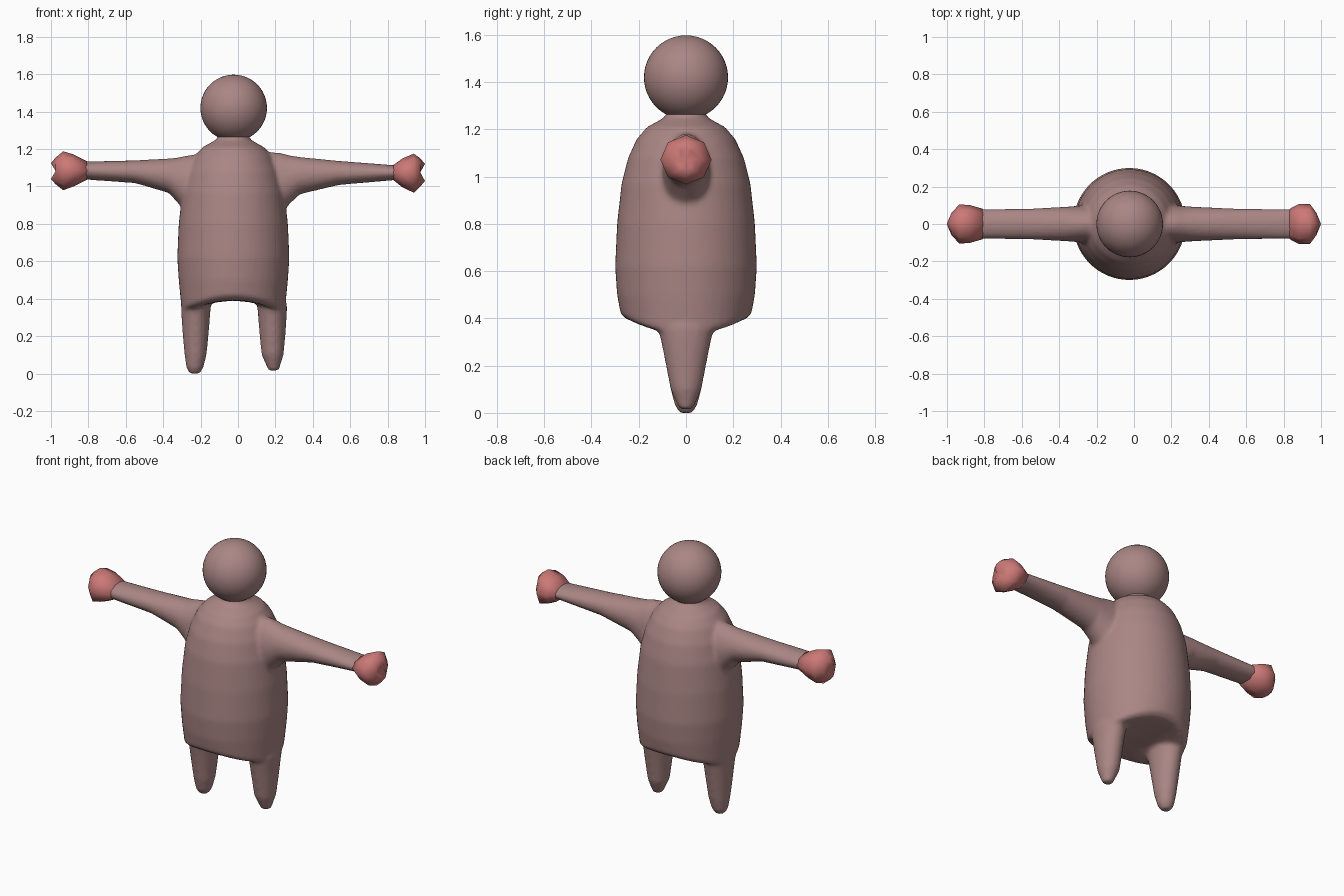
import bpy
import bmesh
from math import sin, cos, tau

cube = bpy.data.objects.get("Cube")
if cube:
    bpy.data.objects.remove(cube, do_unlink=True)

MID = -0.025  # centre line of the torso


def material(name, rgb):
    m = bpy.data.materials.new(name)
    m.use_nodes = True
    m.diffuse_color = (*rgb, 1)
    m.node_tree.nodes["Principled BSDF"].inputs["Base Color"].default_value = (*rgb, 1)
    return m


skin = material("dusty rose", (0.40, 0.24, 0.232))
hand_pink = material("warm pink", (0.60, 0.19, 0.182))


def loft(name, rings, axis, mat, segs=24, notch=0.0):
    """Rings are (position on axis, low, high, y radius); low/high run along z or x."""
    bm = bmesh.new()
    side = 1 if rings[-1][0] > 0 else -1

    def put(t, y, s):
        return bm.verts.new((t, y, s) if axis == "x" else (s, y, t))

    loops = []
    for i, (t, lo, hi, ry) in enumerate(rings):
        dent = notch * side if i == len(rings) - 1 else 0
        loop = []
        for k in range(segs):
            a = tau * k / segs
            loop.append(put(t - dent * (1 - abs(sin(a))), ry * cos(a),
                            (lo + hi) / 2 + (hi - lo) / 2 * sin(a)))
        loops.append(loop)
    for p, q in zip(loops, loops[1:]):
        for k in range(segs):
            n = (k + 1) % segs
            bm.faces.new((p[k], p[n], q[n], q[k]))
    for loop, ring, dent in ((loops[0], rings[0], 0), (loops[-1], rings[-1], notch * side)):
        c = put(ring[0] - dent, 0, (ring[1] + ring[2]) / 2)
        for k in range(segs):
            bm.faces.new((loop[k], loop[(k + 1) % segs], c))
    bmesh.ops.recalc_face_normals(bm, faces=bm.faces)
    for f in bm.faces:
        f.smooth = True
    me = bpy.data.meshes.new(name)
    bm.to_mesh(me)
    bm.free()
    ob = bpy.data.objects.new(name, me)
    bpy.context.collection.objects.link(ob)
    me.materials.append(mat)
    return ob


# Torso: round profile, with the hem dropping towards the hips
profile = [(0.39, 0.10), (0.39, 0.2), (0.395, 0.25), (0.42, 0.277), (0.5, 0.292),
           (0.62, 0.3), (0.8, 0.292), (0.97, 0.273), (1.08, 0.245), (1.16, 0.208),
           (1.21, 0.165), (1.24, 0.11), (1.255, 0.085), (1.3, 0.08)]
torso = loft("body", [(z, MID - r, MID + r, r) for z, r in profile], "z", skin, 48)
for v in torso.data.vertices:
    if v.co.z < 0.45:
        v.co.z -= 0.075 * min(1, abs(v.co.x - MID) / 0.27) ** 2

# Legs: tapered, one foot slightly higher
leg = [(0.5, -0.27, -0.15, 0.09), (0.36, -0.305, -0.145, 0.12), (0.3, -0.302, -0.15, 0.105),
       (0.2, -0.295, -0.158, 0.085), (0.1, -0.286, -0.168, 0.066),
       (0.03, -0.276, -0.185, 0.047), (0, -0.26, -0.205, 0.028)]
right_leg = loft("right_leg", leg, "z", skin)
left_leg = loft("left_leg", [(max(z, 0.015), 2 * MID + 0.008 - b, 2 * MID + 0.008 - a, y)
                             for z, a, b, y in leg if z != 0.03], "z", skin)

# Arms: wide at the armpit, flattened at the wrist
right_arm = loft("right_arm", [(-0.15, 0.85, 1.18, 0.1), (-0.28, 0.86, 1.165, 0.1),
                               (-0.32, 0.91, 1.155, 0.096), (-0.37, 0.965, 1.15, 0.092),
                               (-0.55, 1.018, 1.14, 0.083), (-0.83, 1.038, 1.133, 0.079)],
                 "x", skin)
left_arm = loft("left_arm", [(0.1, 0.85, 1.19, 0.1), (0.23, 0.85, 1.18, 0.1),
                             (0.27, 0.9, 1.168, 0.096), (0.33, 0.958, 1.158, 0.092),
                             (0.54, 1.008, 1.137, 0.083), (0.85, 1.035, 1.113, 0.079)],
                "x", skin)

# Fuse torso and limbs into one soft skin
bpy.ops.object.select_all(action="DESELECT")
for ob in (torso, right_leg, left_leg, right_arm, left_arm):
    ob.select_set(True)
bpy.context.view_layer.objects.active = torso
bpy.ops.object.join()
remesh = torso.modifiers.new("fuse", "REMESH")
remesh.mode = "VOXEL"
remesh.voxel_size = 0.011
remesh.use_smooth_shade = True
soften = torso.modifiers.new("soften", "SMOOTH")
soften.factor = 0.5
soften.iterations = 8
for mod in ("fuse", "soften"):
    bpy.ops.object.modifier_apply(modifier=mod)

# Hands: faceted fists with a dented tip
loft("right_hand", [(-0.808, 1.036, 1.135, 0.081), (-0.88, 1.0, 1.172, 0.102),
                    (-0.935, 0.98, 1.188, 0.104), (-0.975, 1.012, 1.155, 0.06),
                    (-1.0, 1.04, 1.125, 0.03)], "x", hand_pink, 8, 0.025)
loft("left_hand", [(0.832, 1.033, 1.116, 0.081), (0.88, 0.995, 1.15, 0.106),
                   (0.94, 0.967, 1.176, 0.108), (0.975, 1.0, 1.15, 0.06),
                   (1.0, 1.03, 1.12, 0.03)], "x", hand_pink, 8, 0.03)

# Head
bpy.ops.mesh.primitive_uv_sphere_add(segments=48, ring_count=24, radius=0.178,
                                     location=(-0.023, 0, 1.42))
head = bpy.context.object
head.name = "head"
head.data.materials.append(skin)
bpy.ops.object.shade_smooth()
